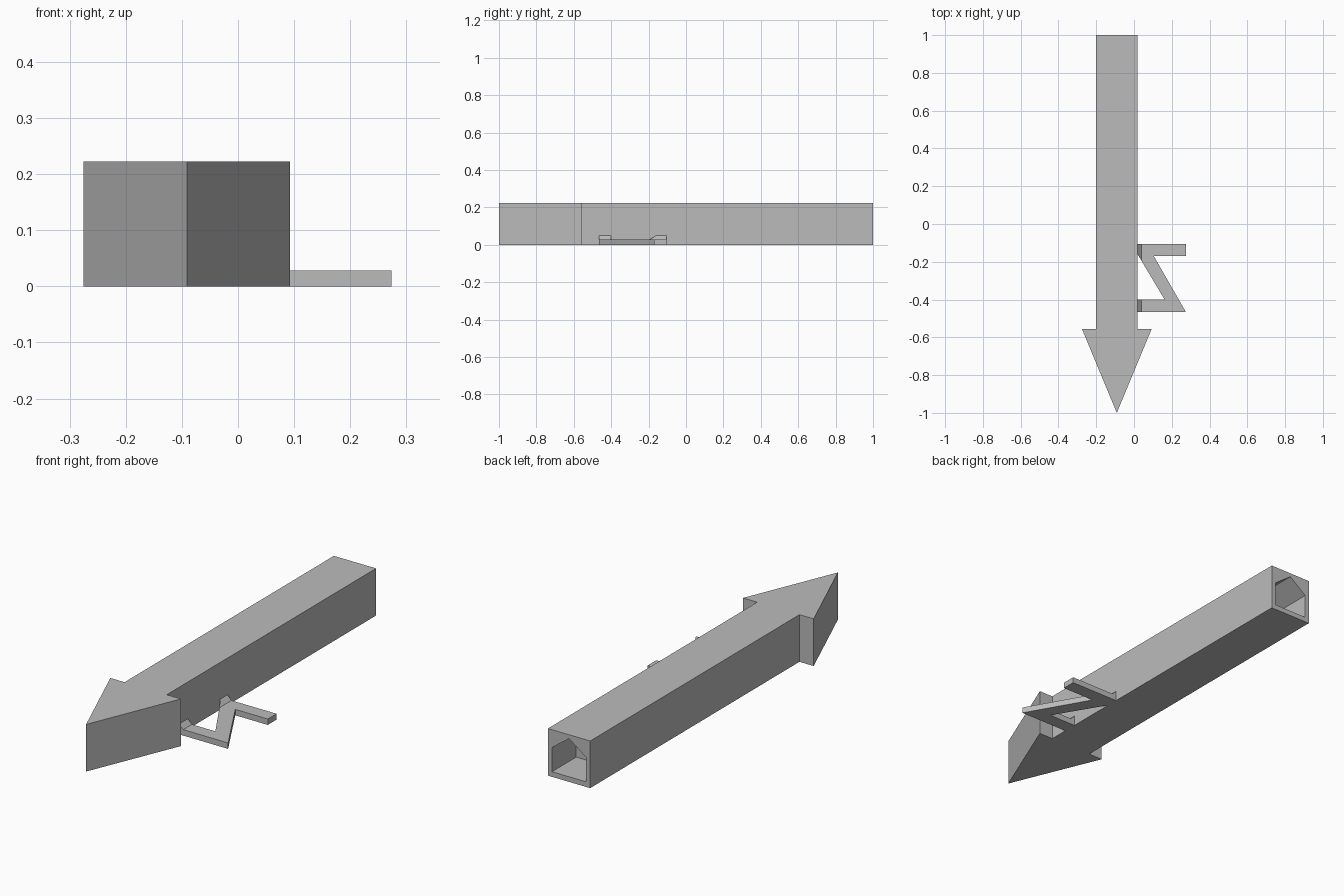
import bpy
import bmesh

cube = bpy.data.objects.get("Cube")
if cube:
    bpy.data.objects.remove(cube, do_unlink=True)

grey = bpy.data.materials.new("plain grey")
grey.use_nodes = True
colour = (0.5, 0.5, 0.5, 1)
grey.diffuse_color = colour
grey.node_tree.nodes["Principled BSDF"].inputs["Base Color"].default_value = colour


def prism(name, outline, place, start, end):
    """Extrude a 2D outline; place(a, b, t) maps it to 3D at each end."""
    bm = bmesh.new()
    low = [bm.verts.new(place(a, b, start)) for a, b in outline]
    high = [bm.verts.new(place(a, b, end)) for a, b in outline]
    bm.faces.new(low)
    bm.faces.new(high)
    n = len(outline)
    for i in range(n):
        j = (i + 1) % n
        bm.faces.new((low[i], low[j], high[j], high[i]))
    bmesh.ops.recalc_face_normals(bm, faces=bm.faces[:])
    mesh = bpy.data.meshes.new(name)
    bm.to_mesh(mesh)
    bm.free()
    mesh.materials.append(grey)
    obj = bpy.data.objects.new(name, mesh)
    bpy.context.collection.objects.link(obj)
    return obj


def upright(x, y, z):
    return (x, y, z)


# Arrow: half outline mirrored about its long axis
AXIS = -0.091
HEIGHT = 0.222
half = [(0.11, 1.0), (0.11, -0.557), (0.184, -0.557)]
outline = [(AXIS + w, y) for w, y in half] + [(AXIS, -1.0)]
outline += [(AXIS - w, y) for w, y in reversed(half)]
arrow = prism("arrow_body", outline, upright, 0, HEIGHT)

# Gabled socket cut into the tail
WALL = 0.089
gable = [(AXIS - WALL, 0.024), (AXIS + WALL, 0.024), (AXIS + WALL, 0.138),
         (AXIS, 0.204), (AXIS - WALL, 0.138)]
cutter = prism("socket_cutter", gable, lambda x, z, y: (x, y, z), 0.82, 1.1)
cutter.hide_render = True
cut = arrow.modifiers.new("socket", "BOOLEAN")
cut.operation = "DIFFERENCE"
cut.solver = "EXACT"
cut.object = cutter
bpy.context.view_layer.objects.active = arrow
bpy.ops.object.modifier_apply(modifier=cut.name)
bpy.data.objects.remove(cutter, do_unlink=True)

# Thin zigzag bracket beside the shaft
ROOT, TIP, THICK = 0.01, 0.274, 0.028
zigzag = [(ROOT, -0.105), (TIP, -0.105), (TIP, -0.17), (0.105, -0.17),
          (TIP, -0.465), (ROOT, -0.465), (ROOT, -0.4), (0.162, -0.4),
          (ROOT, -0.145)]
prism("zigzag_bracket", zigzag, upright, 0, THICK)


# Gussets sloping from the shaft down onto the bracket
def sloped(x, y, t):
    return (x, y, THICK - 0.004 if t == 0 else THICK + 0.04 - x)


GUSSET = 0.04
prism("rear_gusset", [(ROOT, -0.105), (GUSSET, -0.105), (GUSSET, -0.195),
                      (ROOT, -0.145)], sloped, 0, 1)
prism("front_gusset", [(ROOT, -0.465), (GUSSET, -0.465), (GUSSET, -0.4),
                       (ROOT, -0.4)], sloped, 0, 1)
